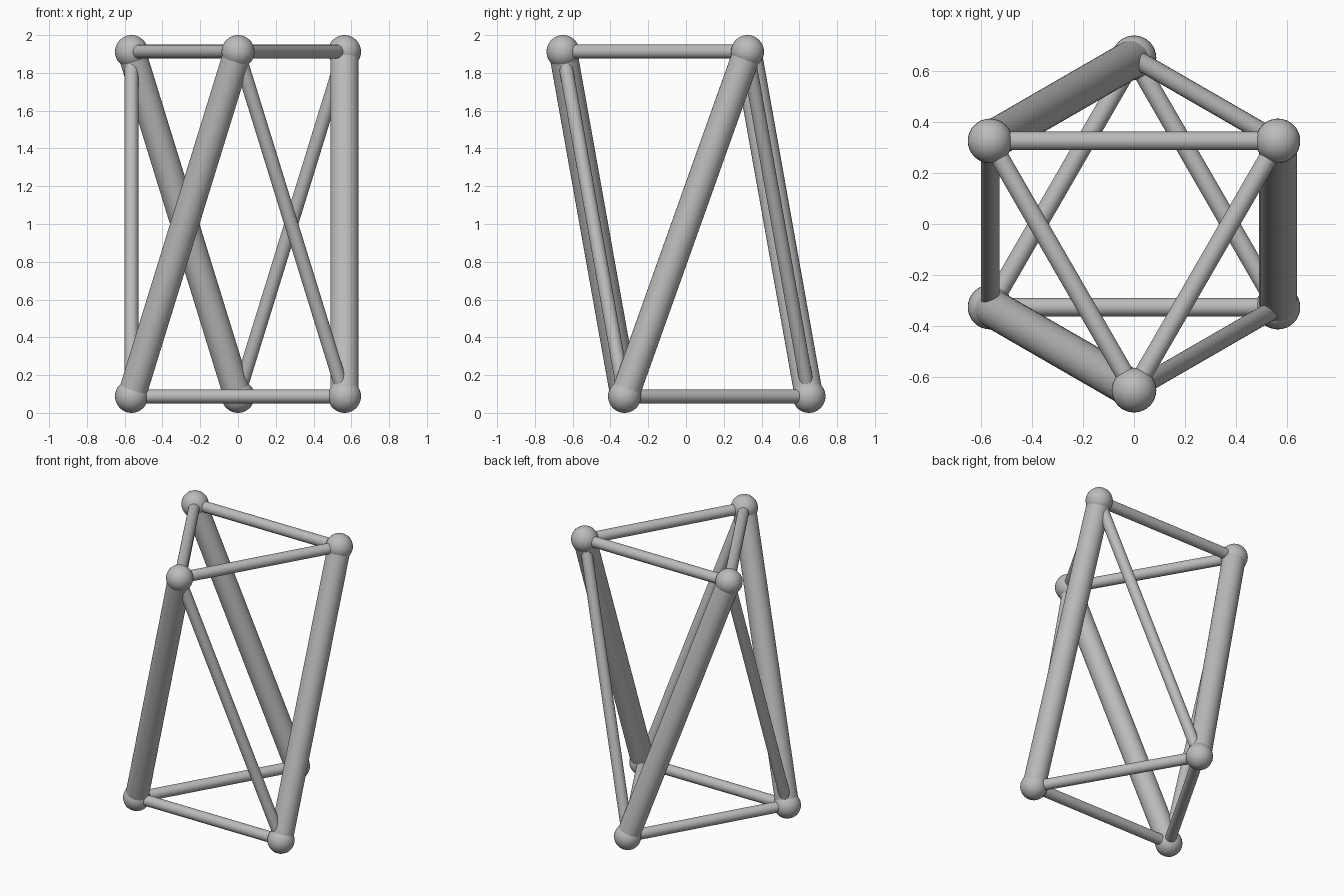
import bpy
from math import radians, cos, sin
from mathutils import Vector

cube = bpy.data.objects.get("Cube")
if cube:
    bpy.data.objects.remove(cube)

RING = 0.651      # distance of joints from the axis
JOINT = 0.0875    # joint ball radius
THICK, THIN = 0.075, 0.0365

grey = bpy.data.materials.new("steel_grey")
grey.use_nodes = True
grey.diffuse_color = (0.5, 0.5, 0.5, 1)
grey.node_tree.nodes["Principled BSDF"].inputs["Base Color"].default_value = (0.5, 0.5, 0.5, 1)


def finish(name):
    obj = bpy.context.object
    obj.name = name
    obj.data.materials.append(grey)
    bpy.ops.object.shade_smooth_by_angle()


def strut(name, a, b, radius):
    d = b - a
    bpy.ops.mesh.primitive_cylinder_add(
        vertices=32, radius=radius, depth=d.length, location=(a + b) / 2,
        rotation=d.to_track_quat('Z', 'Y').to_euler())
    finish(name)


def ring(start, z):
    angles = [radians(start + 120 * i) for i in range(3)]
    return [Vector((RING * cos(t), RING * sin(t), z)) for t in angles]


# Two triangles of joints, turned against each other
top = ring(-90, 2 - JOINT)
bottom = ring(-30, JOINT)

for level, joints in (("top", top), ("bottom", bottom)):
    for i, p in enumerate(joints):
        bpy.ops.mesh.primitive_uv_sphere_add(segments=32, ring_count=16, radius=JOINT, location=p)
        finish(f"{level}_joint_{i + 1}")
        strut(f"{level}_bar_{i + 1}", p, joints[(i + 1) % 3], THIN)

# Each top joint carries one thick leg and one thin brace
for i, p in enumerate(top):
    strut(f"thick_leg_{i + 1}", p, bottom[i - 1], THICK)
    strut(f"thin_brace_{i + 1}", p, bottom[i], THIN)
